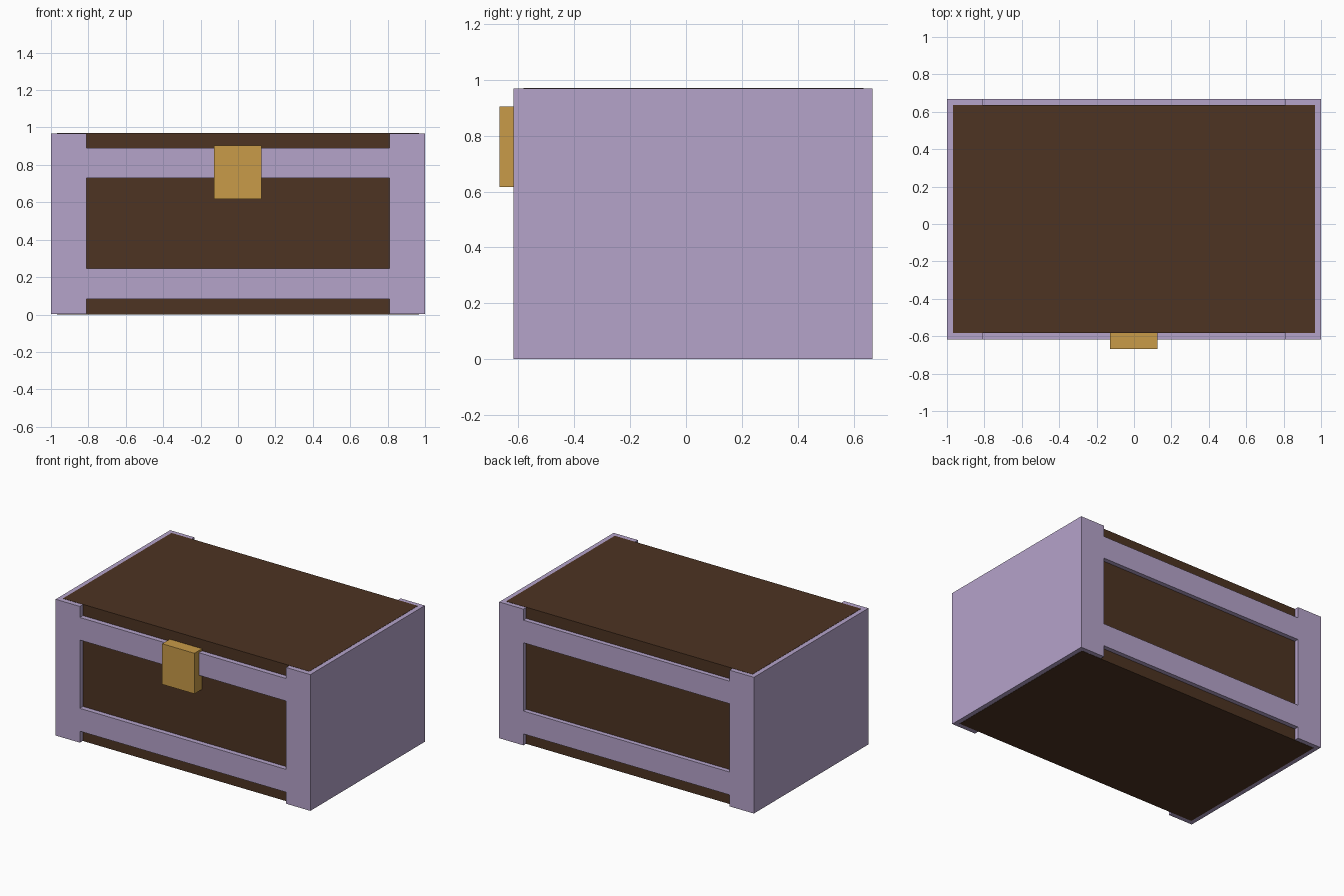
import bpy

if "Cube" in bpy.data.objects:
    bpy.data.objects.remove(bpy.data.objects["Cube"])


def material(name, rgb):
    m = bpy.data.materials.new(name)
    m.diffuse_color = (*rgb, 1)
    m.use_nodes = True
    m.node_tree.nodes["Principled BSDF"].inputs["Base Color"].default_value = m.diffuse_color
    return m


LAVENDER = material("lavender", (0.462, 0.366, 0.590))
BROWN = material("dark brown", (0.074, 0.033, 0.016))
GOLD = material("gold", (0.578, 0.328, 0.065))


def box(name, x, y, z, mat):
    """Box from (min, max) ranges on each axis."""
    bpy.ops.mesh.primitive_cube_add(size=1)
    ob = bpy.context.object
    ob.name = name
    for v in ob.data.vertices:
        v.co = [r[0] + (c + 0.5) * (r[1] - r[0]) for c, r in zip(v.co, (x, y, z))]
    ob.data.materials.append(mat)
    return ob


FRONT, BACK, TOP = -0.617, 0.667, 0.97
INNER_FRONT, INNER_BACK = -0.582, 0.635

# Wooden chest body, a hair proud of the end caps at top and bottom
box("chest_body", (-0.967, 0.967), (INNER_FRONT, INNER_BACK), (0, TOP), BROWN)

# End caps that wrap the corners
for side, x in (("left", (-1, -0.81)), ("right", (0.81, 1))):
    box(side + "_end_cap", x, (FRONT, BACK), (0.0015, TOP - 0.0015), LAVENDER)

# Horizontal bands on front and back
for level, z in (("lower", (0.083, 0.245)), ("upper", (0.73, 0.89))):
    box("front_%s_band" % level, (-0.81, 0.81), (FRONT, INNER_FRONT), z, LAVENDER)
    box("back_%s_band" % level, (-0.81, 0.81), (INNER_BACK, BACK), z, LAVENDER)

# Latch
box("latch", (-0.128, 0.125), (-0.667, INNER_FRONT), (0.617, 0.905), GOLD)
